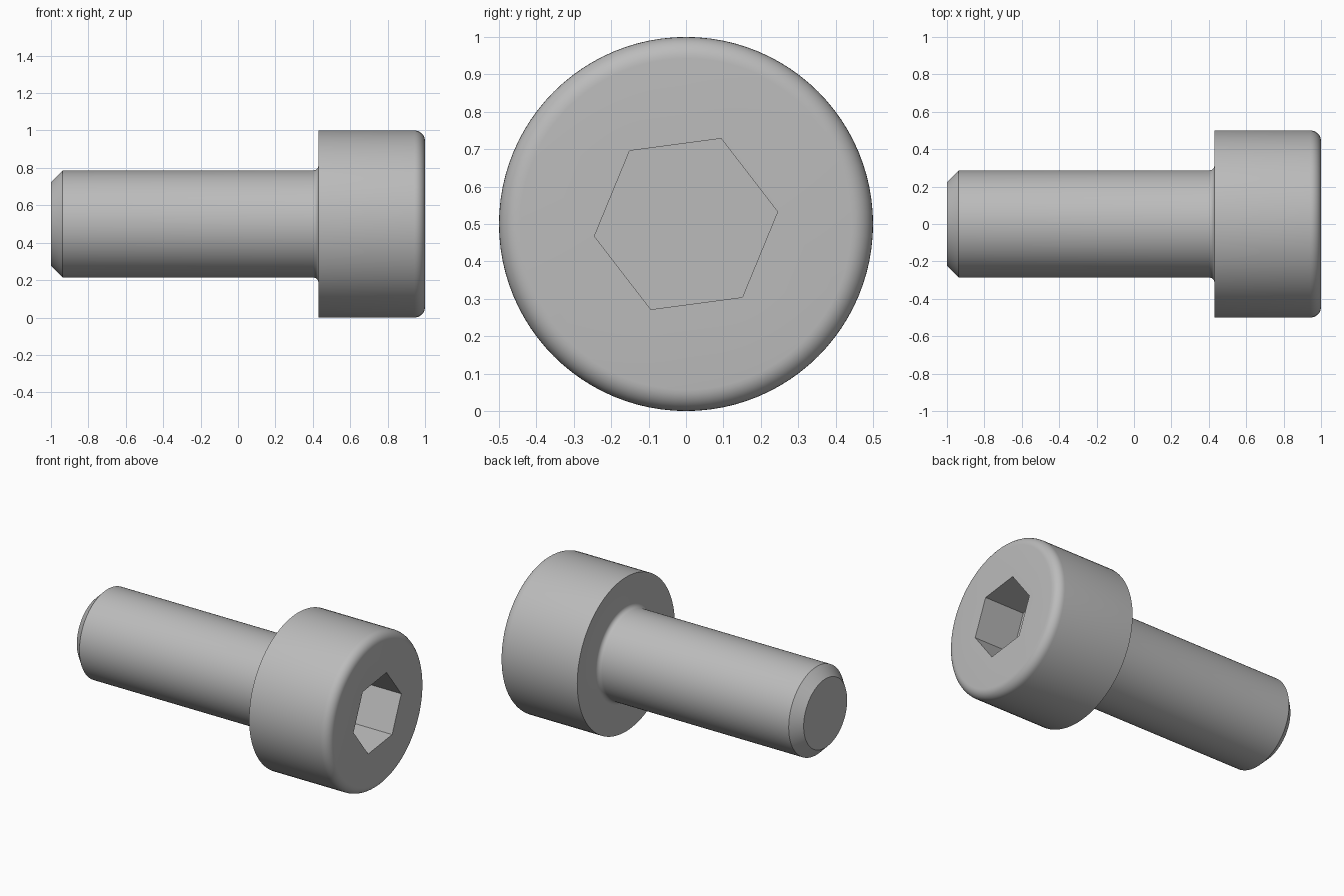
import bpy, bmesh, math
from mathutils import Matrix

SEGMENTS = 96
HEAD_R, SHAFT_R, HEX_R = 0.5, 0.286, 0.247
HEAD_BACK, SOCKET_DEPTH = 0.43, 0.286
EDGE, FILLET, CHAMFER = 0.057, 0.028, 0.063

old = bpy.data.objects.get("Cube")
if old:
    bpy.data.objects.remove(old, do_unlink=True)

steel = bpy.data.materials.new("grey steel")
steel.use_nodes = True
steel.diffuse_color = (0.5, 0.5, 0.5, 1)
steel.node_tree.nodes["Principled BSDF"].inputs["Base Color"].default_value = steel.diffuse_color


def arc(cx, cr, radius, start, end, steps=8):
    """Points (x, radius) along a circular arc, angles in degrees."""
    angles = [math.radians(start + (end - start) * i / steps) for i in range(steps + 1)]
    return [(cx + radius * math.cos(a), cr + radius * math.sin(a)) for a in angles]


# Outline from the shaft tip to the rim of the head's end face
profile = [(-1, 0), (-1, SHAFT_R - CHAMFER), (-1 + CHAMFER, SHAFT_R)]
profile += arc(HEAD_BACK - FILLET, SHAFT_R + FILLET, FILLET, -90, 0)
profile += [(HEAD_BACK, HEAD_R)]
profile += arc(1 - EDGE, HEAD_R - EDGE, EDGE, 90, 0)

# Revolve the outline around the x axis
bm = bmesh.new()
verts = [bm.verts.new((x, 0, r)) for x, r in profile]
edges = [bm.edges.new(pair) for pair in zip(verts, verts[1:])]
bmesh.ops.spin(bm, geom=verts + edges, axis=(1, 0, 0), cent=(0, 0, 0),
               angle=math.tau, steps=SEGMENTS)
bmesh.ops.remove_doubles(bm, verts=bm.verts, dist=0.0001)

# End face with a hexagonal opening
rim = [e for e in bm.edges if e.is_boundary]
hexagon = []
for i in range(6):
    a = math.radians(7.6 + 60 * i)
    hexagon.append(bm.verts.new((1, HEX_R * math.cos(a), HEX_R * math.sin(a))))
ring = [bm.edges.new((hexagon[i], hexagon[(i + 1) % 6])) for i in range(6)]
bmesh.ops.triangle_fill(bm, edges=rim + ring, use_beauty=True, normal=(1, 0, 0))

# Socket walls and floor
floor = [bm.verts.new((1 - SOCKET_DEPTH, v.co.y, v.co.z)) for v in hexagon]
for i in range(6):
    j = (i + 1) % 6
    bm.faces.new((hexagon[i], hexagon[j], floor[j], floor[i]))
bm.faces.new(floor)

bmesh.ops.recalc_face_normals(bm, faces=bm.faces)
bmesh.ops.transform(bm, matrix=Matrix.Translation((0, 0, HEAD_R)), verts=bm.verts)
mesh = bpy.data.meshes.new("socket_head_screw")
bm.to_mesh(mesh)
bm.free()
mesh.materials.append(steel)

screw = bpy.data.objects.new("socket_head_screw", mesh)
bpy.context.collection.objects.link(screw)
bpy.context.view_layer.objects.active = screw
screw.select_set(True)
bpy.ops.object.shade_smooth_by_angle(angle=math.radians(30))
